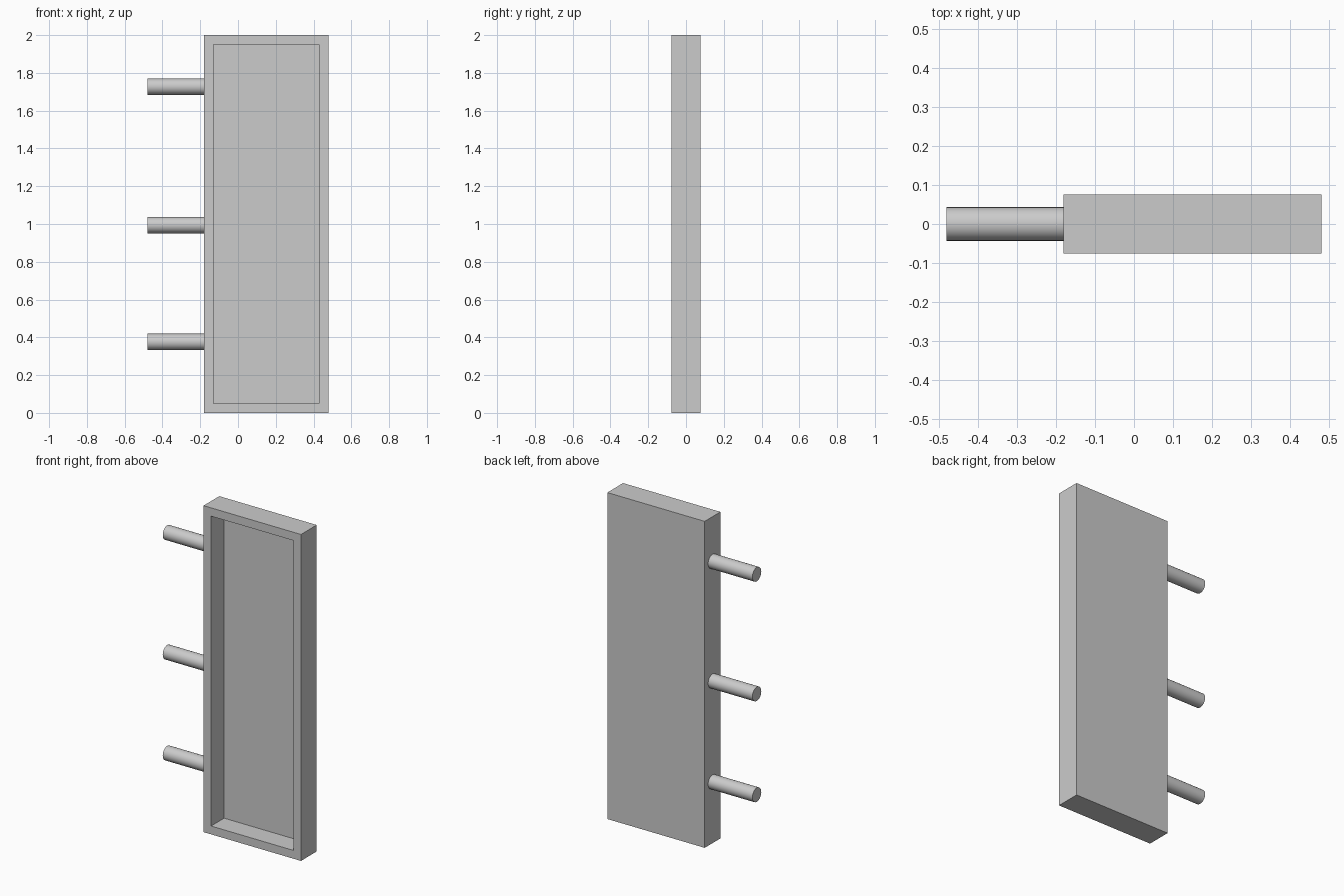
import bpy, bmesh
from math import pi
from mathutils import Matrix, Vector

if "Cube" in bpy.data.objects:
    bpy.data.objects.remove(bpy.data.objects["Cube"])

X_LEFT, X_EDGE, X_RIGHT = -0.48, -0.18, 0.48
HALF_DEPTH, HEIGHT = 0.076, 2.0
RIM, RECESS = 0.072, 0.126
PIN_RADIUS, PIN_SINK = 0.043, 0.02


def finish(bm, name):
    bmesh.ops.recalc_face_normals(bm, faces=bm.faces)
    mesh = bpy.data.meshes.new(name)
    bm.to_mesh(mesh)
    bm.free()
    obj = bpy.data.objects.new(name, mesh)
    bpy.context.collection.objects.link(obj)
    return obj


# Tray-like panel: box whose front face is inset and pushed back
bm = bmesh.new()
size = Matrix.Diagonal((X_RIGHT - X_EDGE, 2 * HALF_DEPTH, HEIGHT, 1))
place = Matrix.Translation(((X_EDGE + X_RIGHT) / 2, 0, HEIGHT / 2))
bmesh.ops.create_cube(bm, size=1, matrix=place @ size)
bm.normal_update()
front = min(bm.faces, key=lambda f: f.calc_center_median().y)
bmesh.ops.inset_region(bm, faces=[front], thickness=RIM)
pocket = bmesh.ops.extrude_discrete_faces(bm, faces=[front])["faces"][0]
bmesh.ops.translate(bm, vec=Vector((0, RECESS, 0)), verts=pocket.verts)
finish(bm, "panel")


# Side pins, seated slightly into the panel edge
def add_pin(name, z):
    bm = bmesh.new()
    x_end = X_EDGE + PIN_SINK
    matrix = Matrix.Translation(((X_LEFT + x_end) / 2, 0, z)) @ Matrix.Rotation(pi / 2, 4, "Y")
    bmesh.ops.create_cone(bm, cap_ends=True, segments=32, radius1=PIN_RADIUS,
                          radius2=PIN_RADIUS, depth=x_end - X_LEFT, matrix=matrix)
    pin = finish(bm, name)
    bpy.ops.object.select_all(action="DESELECT")
    pin.select_set(True)
    bpy.context.view_layer.objects.active = pin
    bpy.ops.object.shade_smooth_by_angle()


for name, z in (("lower_pin", 0.376), ("middle_pin", 0.994), ("upper_pin", 1.727)):
    add_pin(name, z)
